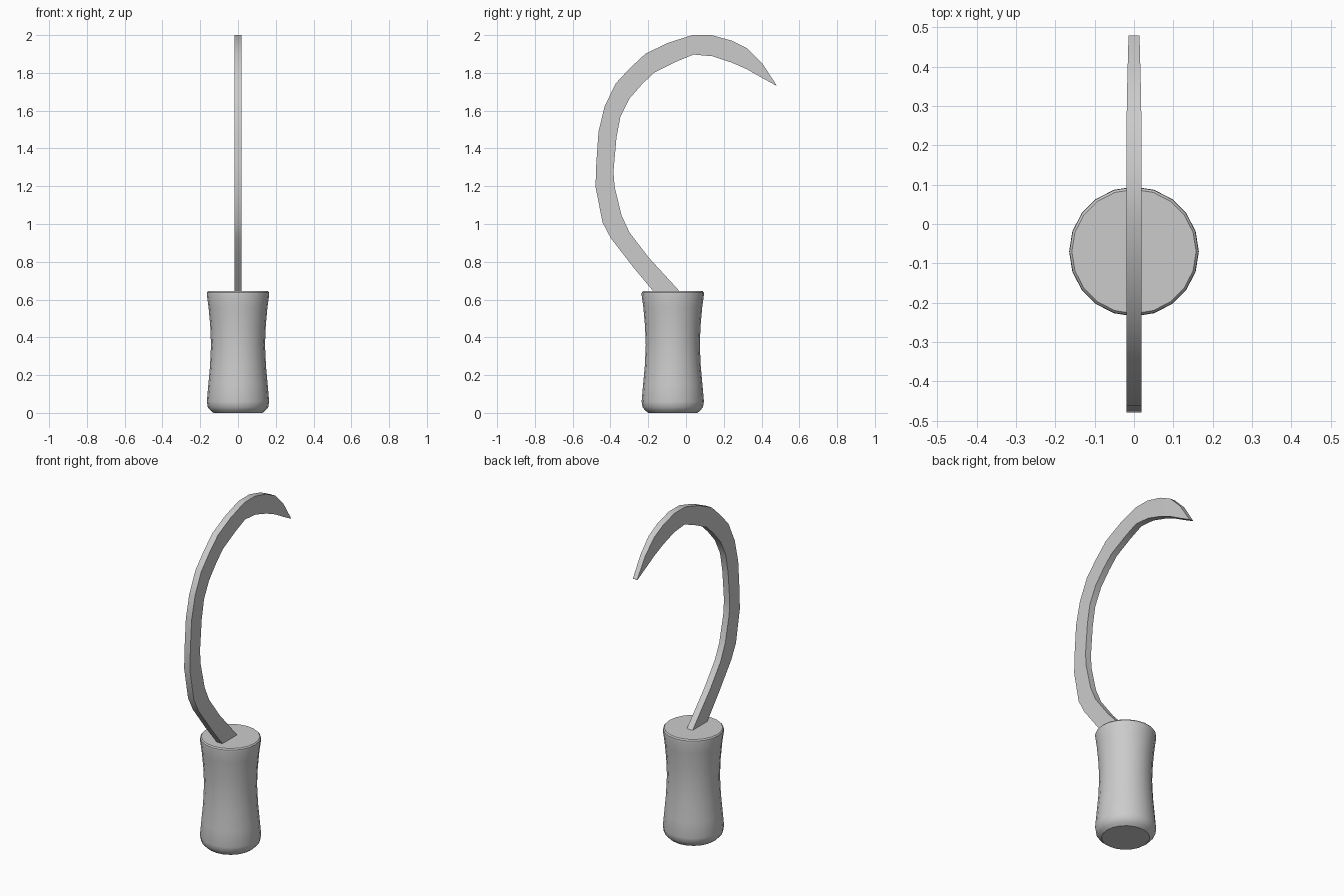
import bpy, bmesh
from math import radians, pi, sin, cos

if "Cube" in bpy.data.objects:
    bpy.data.objects.remove(bpy.data.objects["Cube"])


def finish(bm, name):
    bmesh.ops.remove_doubles(bm, verts=bm.verts, dist=0.0005)
    bmesh.ops.recalc_face_normals(bm, faces=bm.faces)
    mesh = bpy.data.meshes.new(name)
    bm.to_mesh(mesh)
    bm.free()
    obj = bpy.data.objects.new(name, mesh)
    bpy.context.collection.objects.link(obj)
    bpy.ops.object.select_all(action='DESELECT')
    obj.select_set(True)
    bpy.context.view_layer.objects.active = obj
    bpy.ops.object.shade_smooth_by_angle(angle=radians(35))
    return obj


def loft(name, rings):
    """Skin closed rings of points and cap both ends."""
    bm = bmesh.new()
    vr = [[bm.verts.new(p) for p in ring] for ring in rings]
    n = len(vr[0])
    for a, b in zip(vr, vr[1:]):
        for i in range(n):
            j = (i + 1) % n
            bm.faces.new((a[i], a[j], b[j], b[i]))
    bm.faces.new(vr[0][::-1])
    bm.faces.new(vr[-1])
    return finish(bm, name)


# Waisted grip: (radius, height) profile, 20 sides
SIDES, GRIP_Y = 20, -0.07
profile = [(0.13, 0.0), (0.145, 0.012), (0.16, 0.03), (0.165, 0.06),
           (0.157, 0.15), (0.148, 0.25), (0.143, 0.36), (0.147, 0.46),
           (0.156, 0.56), (0.165, 0.625), (0.164, 0.638), (0.158, 0.645)]
loft("handle", [[(r * cos(2 * pi * i / SIDES), GRIP_Y + r * sin(2 * pi * i / SIDES), z)
                 for i in range(SIDES)] for r, z in profile])

# Hooked blade: stations of (outer y, outer z, inner y, inner z, half thickness)
T = 0.019
stations = [
    (-0.153, 0.62, -0.012, 0.62, T),
    (-0.278, 0.77, -0.198, 0.823, T),
    (-0.398, 0.925, -0.299, 0.955, T),
    (-0.442, 1.008, -0.341, 1.045, T),
    (-0.479, 1.198, -0.378, 1.198, T),
    (-0.475, 1.32, -0.384, 1.278, T),
    (-0.463, 1.49, -0.368, 1.458, T),
    (-0.431, 1.622, -0.347, 1.569, T),
    (-0.373, 1.743, -0.299, 1.664, T),
    (-0.299, 1.823, -0.23, 1.743, T),
    (-0.214, 1.902, -0.167, 1.802, T),
    (-0.093, 1.96, -0.05, 1.86, T),
    (0.034, 2.0, 0.04, 1.897, T),
    (0.135, 2.0, 0.14, 1.888, T),
    (0.241, 1.971, 0.241, 1.855, T),
    (0.325, 1.929, 0.325, 1.818, 0.018),
    (0.405, 1.849, 0.400, 1.775, 0.016),
    (0.479, 1.735, 0.477, 1.733, 0.014),
]
loft("blade", [[(-t, oy, oz), (t, oy, oz), (t, iy, iz), (-t, iy, iz)]
               for oy, oz, iy, iz, t in stations])
